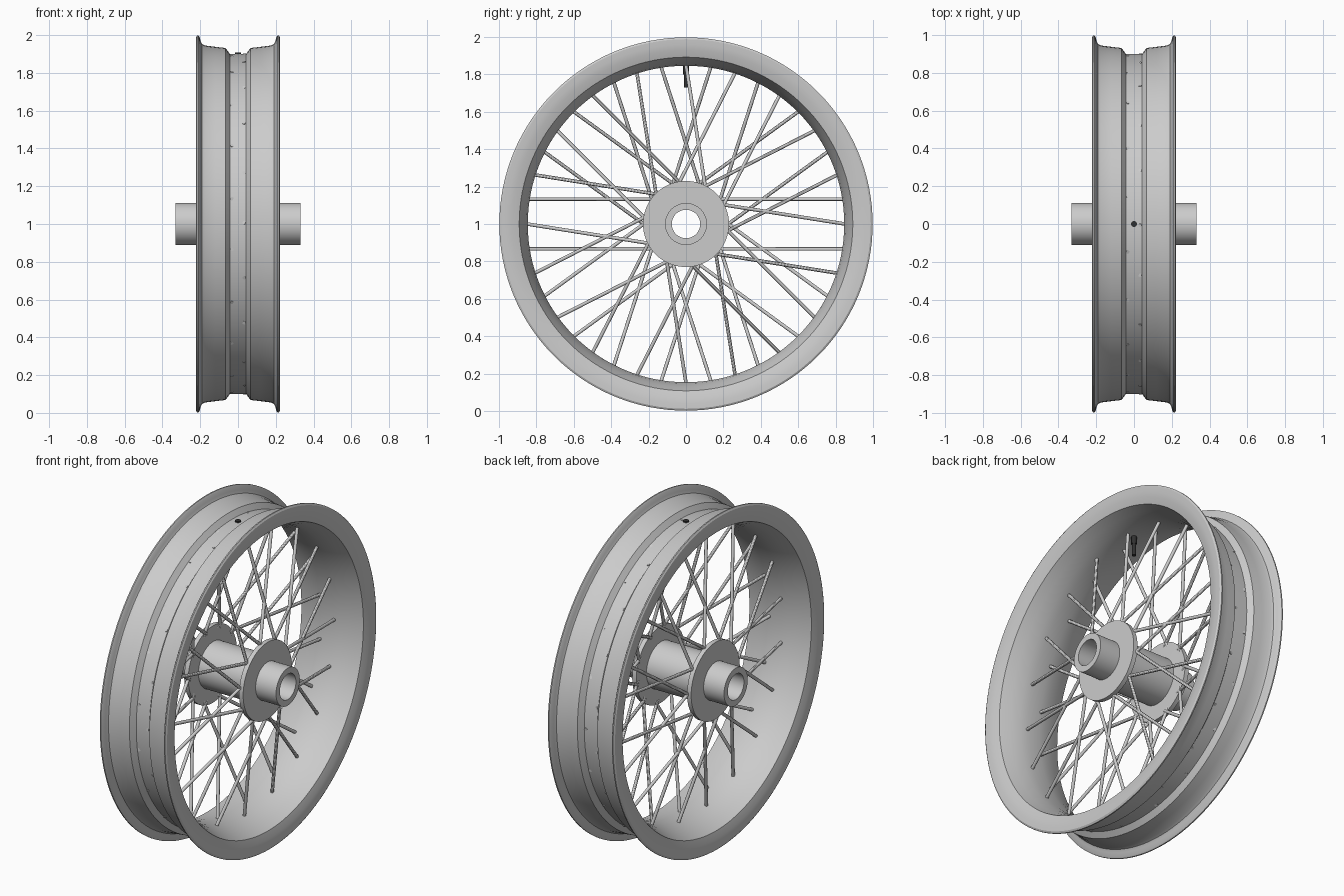
import bpy, math
from mathutils import Vector

if "Cube" in bpy.data.objects:
    bpy.data.objects.remove(bpy.data.objects["Cube"])

C = Vector((0, 0, 1))  # wheel centre


def lathe(name, profile, steps):
    """Spin a closed (x, radius) profile around the x axis."""
    n = len(profile)
    verts, faces = [], []
    for i in range(steps):
        a = 2 * math.pi * i / steps
        verts += [(x, r * math.cos(a), 1 + r * math.sin(a)) for x, r in profile]
        j = (i + 1) % steps
        for k in range(n):
            l = (k + 1) % n
            faces.append((i * n + k, i * n + l, j * n + l, j * n + k))
    mesh = bpy.data.meshes.new(name)
    mesh.from_pydata(verts, [], faces)
    ob = bpy.data.objects.new(name, mesh)
    bpy.context.collection.objects.link(ob)
    finish(ob, True)
    return ob


def finish(ob, fix=False):
    """Consistent normals and smooth shading with sharp edges kept."""
    bpy.ops.object.select_all(action='DESELECT')
    ob.select_set(True)
    bpy.context.view_layer.objects.active = ob
    if fix:
        bpy.ops.object.mode_set(mode='EDIT')
        bpy.ops.mesh.select_all(action='SELECT')
        bpy.ops.mesh.normals_make_consistent(inside=False)
        bpy.ops.object.mode_set(mode='OBJECT')
    bpy.ops.object.shade_smooth_by_angle(angle=math.radians(30))


def rod(name, a, b, r, sides):
    a, b = Vector(a), Vector(b)
    bpy.ops.mesh.primitive_cylinder_add(vertices=sides, radius=r, depth=(b - a).length, location=(a + b) / 2)
    ob = bpy.context.object
    ob.name = name
    ob.rotation_euler = (b - a).to_track_quat('Z', 'Y').to_euler()
    finish(ob)
    return ob


def mirrored(half):
    return half + [(-x, r) for x, r in reversed(half)]


# Rim: drop-centre channel, flared lips and sloping underside
lathe("rim", mirrored([
    (0.043, 0.90), (0.066, 0.932), (0.12, 0.938), (0.175, 0.945),
    (0.19, 0.952), (0.198, 0.968), (0.203, 0.99), (0.209, 0.998), (0.216, 0.998),
    (0.222, 0.988), (0.221, 0.96), (0.217, 0.93), (0.205, 0.892),
    (0.15, 0.87), (0.09, 0.853), (0.04, 0.846)]), 128)

# Hub: barrel, two flanges and hollow axle ends
lathe("hub", mirrored([
    (0.165, 0.138), (0.168, 0.23), (0.195, 0.23), (0.195, 0.112),
    (0.33, 0.112), (0.33, 0.076)]), 64)


# Spokes: 40 crossed spokes, alternating between the two flanges
def polar(x, r, deg):
    a = math.radians(deg)
    return C + Vector((x, r * math.cos(a), r * math.sin(a)))


for k in range(40):
    side = 1 if k % 2 == 0 else -1
    lean = 36 if k % 4 < 2 else -36
    hub_end = polar(side * 0.18, 0.188, 9 * k + lean)
    rim_end = polar(side * 0.042, 0.85, 9 * k)
    tip = rim_end + (rim_end - hub_end).normalized() * 0.053
    rod("spoke", hub_end, tip, 0.0095, 12)

# Valve stem through the top of the rim
black = bpy.data.materials.new("black_rubber")
black.diffuse_color = (0.03, 0.03, 0.03, 1)
black.use_nodes = True
black.node_tree.nodes["Principled BSDF"].inputs["Base Color"].default_value = black.diffuse_color
for name, z0, z1, r in (("valve_stem", 1.73, 1.904, 0.012), ("valve_base", 1.80, 1.85, 0.015)):
    rod(name, (0, 0, z0), (0, 0, z1), r, 24).data.materials.append(black)
rod("valve_head", (0, 0, 1.895), (0, 0, 1.907), 0.016, 24).data.materials.append(black)
